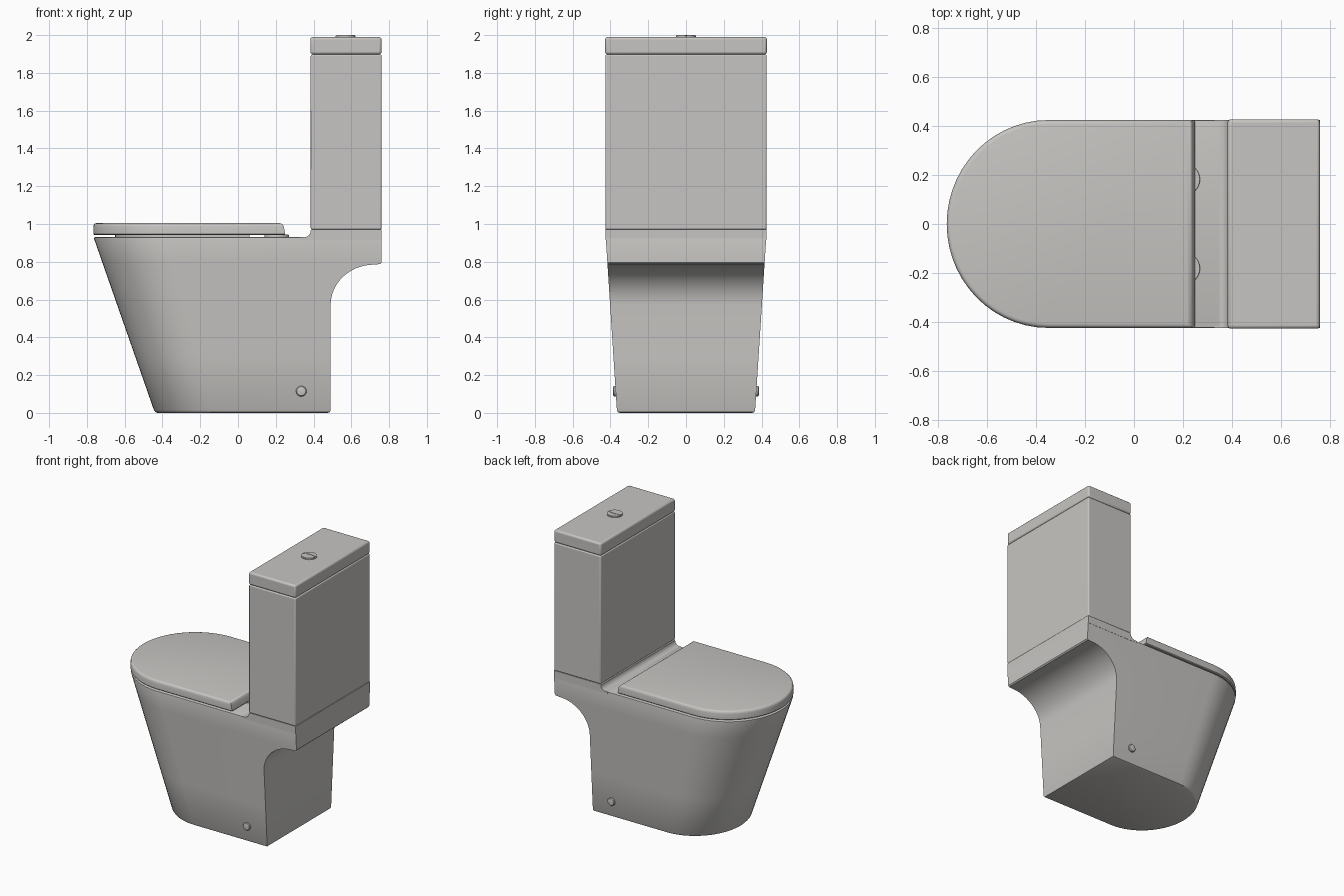
import bpy, bmesh, math

if "Cube" in bpy.data.objects:
    bpy.data.objects.remove(bpy.data.objects["Cube"])

ceramic = bpy.data.materials.new("warm_grey_ceramic")
ceramic.diffuse_color = (0.57, 0.56, 0.54, 1)
ceramic.use_nodes = True
ceramic.node_tree.nodes["Principled BSDF"].inputs["Base Color"].default_value = ceramic.diffuse_color


def finish(name, bm, bevel=0, segments=3):
    bmesh.ops.recalc_face_normals(bm, faces=bm.faces)
    mesh = bpy.data.meshes.new(name)
    bm.to_mesh(mesh)
    bm.free()
    obj = bpy.data.objects.new(name, mesh)
    bpy.context.collection.objects.link(obj)
    mesh.materials.append(ceramic)
    bpy.ops.object.select_all(action='DESELECT')
    obj.select_set(True)
    bpy.context.view_layer.objects.active = obj
    bpy.ops.object.shade_smooth_by_angle(angle=math.radians(35))
    if bevel:
        mod = obj.modifiers.new("rounded_edges", 'BEVEL')
        mod.width = bevel
        mod.segments = segments
        mod.limit_method = 'ANGLE'
        mod.angle_limit = math.radians(40)
    return obj


def loft(name, rings, bevel=0):
    """Skin closed rings of equal length and cap both ends."""
    bm = bmesh.new()
    loops = [[bm.verts.new(p) for p in ring] for ring in rings]
    n = len(loops[0])
    for a, b in zip(loops, loops[1:]):
        for i in range(n):
            j = (i + 1) % n
            bm.faces.new((a[i], a[j], b[j], b[i]))
    bm.faces.new(loops[0][::-1])
    bm.faces.new(loops[-1])
    return finish(name, bm, bevel)


def d_ring(front, centre, back, half, z, inset=0, n=28):
    """D-shaped outline: square back, elliptical front."""
    half -= inset
    a = centre - front - inset
    pts = [(back - inset, -half, z), (back - inset, half, z)]
    for i in range(n + 1):
        t = math.pi * i / n
        pts.append((centre - a * math.sin(t), half * math.cos(t), z))
    return pts


def prism(name, pts, z0, z1, bevel=0):
    return loft(name, [[(x, y, z) for x, y in pts] for z in (z0, z1)], bevel)


def circle(cx, cy, r, n=32):
    return [(cx + r * math.cos(2 * math.pi * i / n),
             cy + r * math.sin(2 * math.pi * i / n)) for i in range(n)]


def box(name, x0, x1, half, z0, z1, bevel):
    return prism(name, [(x0, -half), (x1, -half), (x1, half), (x0, half)], z0, z1, bevel)


# Pan: tapered D sections with a curved overhang at the back
def pan_ring(z, back, inset=0):
    t = z / 0.93
    return d_ring(-0.44 - 0.325 * t, -0.10 - 0.25 * t, back, 0.365 + 0.06 * t, z, inset)


rings = [pan_ring(0, 0.49, 0.014), pan_ring(0.004, 0.49, 0.005), pan_ring(0.014, 0.49),
         pan_ring(0.3, 0.49)]
for i in range(13):
    a = math.pi / 2 * i / 12
    rings.append(pan_ring(0.57 + 0.215 * math.sin(a), 0.72 - 0.23 * math.cos(a)))
rings += [pan_ring(0.788, 0.752), pan_ring(0.796, 0.76), pan_ring(0.922, 0.76),
          pan_ring(0.928, 0.76, 0.002), pan_ring(0.93, 0.76, 0.008)]
loft("pan", rings)

# Raised shelf that carries the cistern, with a fillet at its front
shelf = [(0.33, 0.915), (0.33, 0.930)]
for i in range(7):
    a = math.pi / 2 * i / 6
    shelf.append((0.35 + 0.035 * math.sin(a), 0.965 - 0.035 * math.cos(a)))
shelf += [(0.391, 0.971), (0.76, 0.971), (0.76, 0.915)]
loft("cistern_shelf", [[(x, y, z) for x, z in shelf] for y in (-0.4255, 0.4255)])

# Cistern and its lid
box("cistern", 0.385, 0.76, 0.427, 0.971, 1.898, 0.008)
box("cistern_lid", 0.383, 0.76, 0.428, 1.898, 1.99, 0.013)

# Split flush button
bx, br = 0.57, 0.053
prism("button_base", circle(bx, 0, br), 1.98, 1.994)
for name, side in (("button_half_large", -1), ("button_half_small", 1)):
    a0 = 0.1
    rim = [(bx + 0.050 * math.cos(a0 + (math.pi - 2 * a0) * i / 20),
            side * 0.050 * math.sin(a0 + (math.pi - 2 * a0) * i / 20)) for i in range(21)]
    split = []
    for i in range(1, 12):
        x = bx - 0.048 + 0.096 * i / 12
        split.append((x, 0.010 - 4 * (x - bx) ** 2 + side * 0.002))
    prism(name, rim + split, 1.99, 2.0)

# Seat cover, resting on an inset pad
profile = [(0.941, 0.252, 0.006), (0.946, 0.250, 0), (0.985, 0.243, 0),
           (0.997, 0.240, 0.003), (1.003, 0.238, 0.009), (1.005, 0.236, 0.018)]
loft("seat_cover", [d_ring(-0.766, -0.35, b, 0.425, z, i) for z, b, i in profile])
loft("seat_pad", [d_ring(-0.65, -0.33, 0.06, 0.32, z) for z in (0.925, 0.943)])

# Hinge discs and floor bolt caps on both sides
for label, side in (("left", -1), ("right", 1)):
    prism("hinge_" + label, circle(0.205, side * 0.182, 0.065), 0.925, 0.944, 0.004)
    cap = []
    for y, r in ((0.36, 0.028), (0.380, 0.028), (0.385, 0.024), (0.387, 0.016)):
        cap.append([(x, side * y, z) for x, z in circle(0.335, 0.115, r, 24)])
    loft("bolt_cap_" + label, cap)
